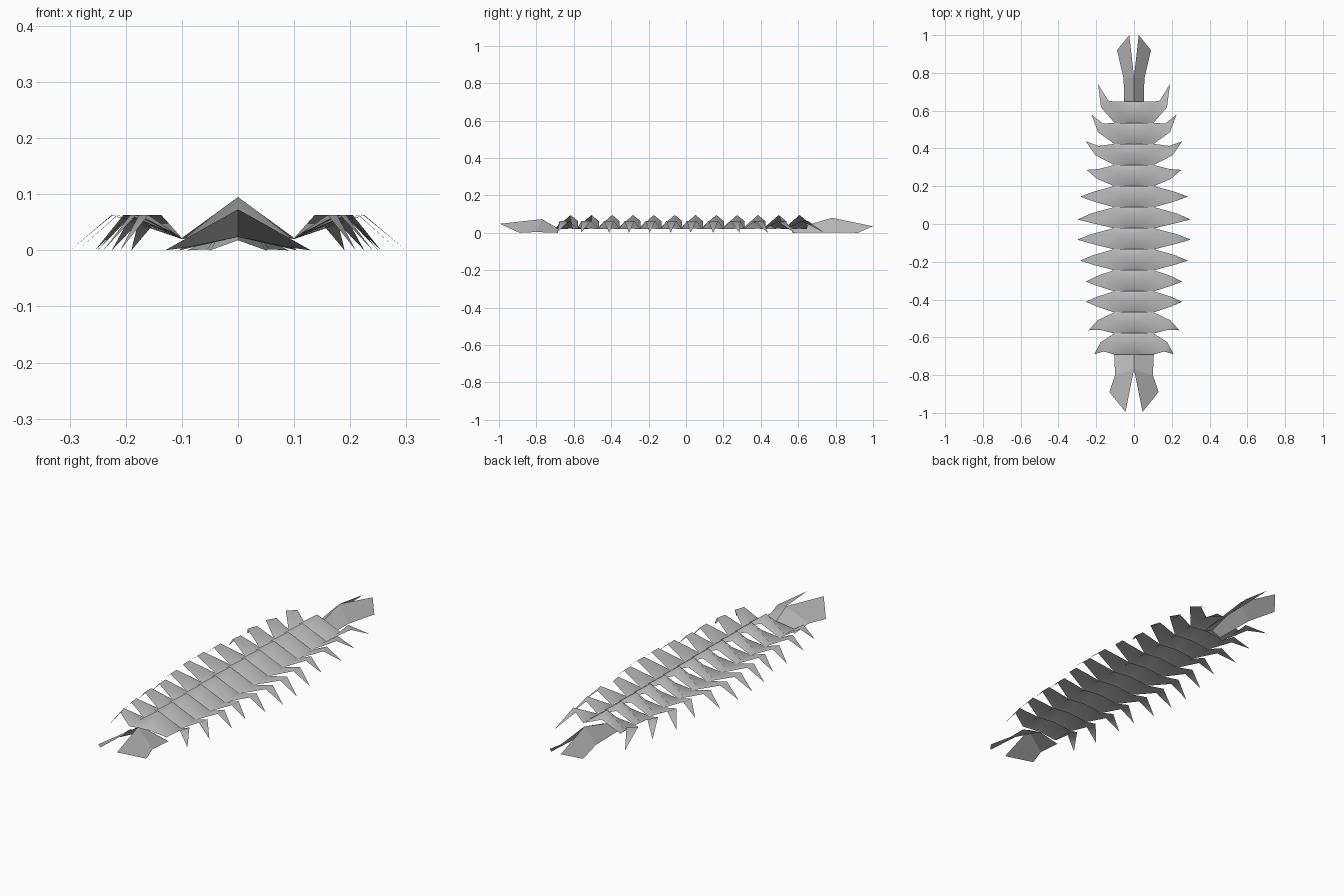
import bpy
from mathutils import Vector

if "Cube" in bpy.data.objects:
    bpy.data.objects.remove(bpy.data.objects["Cube"], do_unlink=True)

shell = bpy.data.materials.new("shell_grey")
shell.use_nodes = True
GREY = (0.5, 0.5, 0.5, 1)
shell.diffuse_color = GREY
shell.node_tree.nodes["Principled BSDF"].inputs["Base Color"].default_value = GREY


def mirrored_sheet(name, verts, faces, smooth):
    """Half of a thin shell (+x side), mirrored across x = 0."""
    mesh = bpy.data.meshes.new(name)
    mesh.from_pydata(verts, [], faces)
    mesh.materials.append(shell)
    for poly in mesh.polygons:
        poly.use_smooth = smooth
    obj = bpy.data.objects.new(name, mesh)
    bpy.context.collection.objects.link(obj)
    mirror = obj.modifiers.new("mirror", 'MIRROR')
    mirror.merge_threshold = 0.0005
    return obj


def body_segment(number, back, tip_x, sweep):
    """Tent-shaped back plate with a bent leg growing from its side edge."""
    half = 0.1
    front, peak, mid = back - 0.115, back - 0.04, back - 0.057
    root = Vector((half, mid, 0.02))
    tip = Vector((tip_x, mid + sweep, 0))
    knee = Vector((half + 0.62 * (tip_x - half), mid + 0.3 * sweep, 0.063))
    along = Vector((tip.x - root.x + 0.05, sweep, 0)).normalized()
    across = Vector((-along.y, along.x, 0)) * 0.026
    verts = [
        (0, front, 0.03), (0, peak, 0.095), (0, back, 0.062),
        (half, front, 0.02), (half, peak, 0.022), (half, back, 0.02),
        knee - across, knee + across, tip,
    ]
    faces = [(0, 3, 4, 1), (1, 4, 5, 2),             # plate
             (3, 6, 4), (4, 6, 7, 5), (6, 8, 7)]     # leg
    mirrored_sheet(f"body_segment_{number:02d}", verts, faces, True)


# Twelve overlapping segments: leg reach and sweep from front to rear
legs = [(0.21, -0.055), (0.24, -0.04), (0.255, 0), (0.255, -0.005),
        (0.285, -0.005), (0.3, -0.005), (0.3, -0.01), (0.285, 0),
        (0.25, 0.03), (0.255, 0.07), (0.225, 0.1), (0.19, 0.15)]
for i, (reach, sweep) in enumerate(legs):
    body_segment(i + 1, -0.577 + 0.1113 * i, reach, sweep)


# Head and tail: a ridged roof that splits into two flat fins
def forked_end(name, base, apex, base_side, mid_side, outer, tip):
    verts = [base, apex, base_side, mid_side, outer, tip]
    faces = [(0, 1, 3, 2), (1, 5, 4, 3)]
    if apex[1] < 0:
        faces = [f[::-1] for f in faces]
    # normals face outward on both ends
    mirrored_sheet(name, verts, [f[::-1] for f in faces], False)


forked_end("head_fork", (0, -0.685, 0.024), (0, -0.77, 0.073), (0.105, -0.685, 0),
           (0.1, -0.8, 0.004), (0.13, -0.89, 0), (0.045, -0.995, 0.048))
forked_end("tail_fork", (0, 0.57, 0.018), (0, 0.78, 0.08), (0.05, 0.57, 0),
           (0.055, 0.77, 0.002), (0.09, 0.92, 0), (0.025, 1, 0.035))
